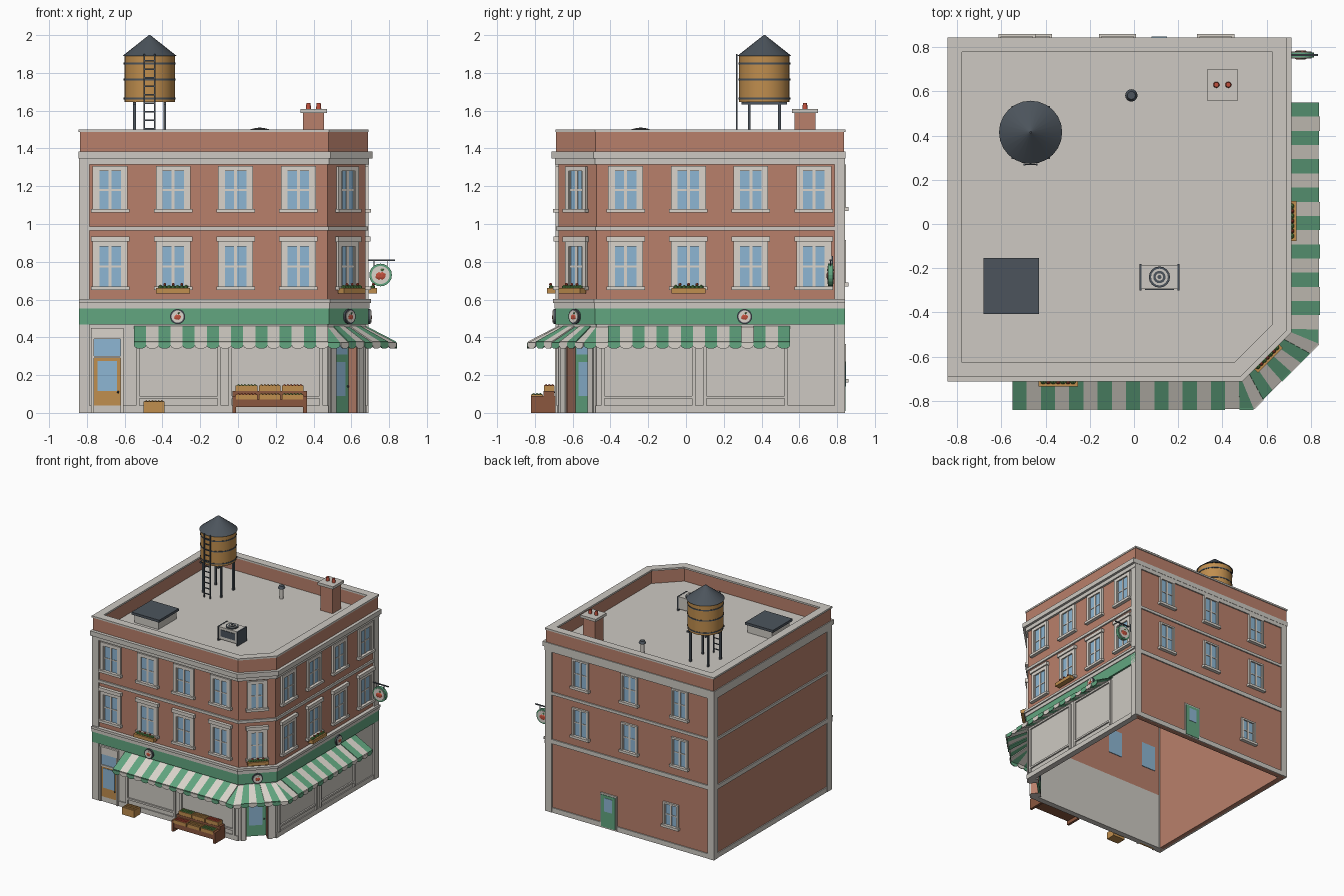
import bpy, bmesh, math
from mathutils import Matrix, Vector

cube = bpy.data.objects.get("Cube")
if cube:
    bpy.data.objects.remove(cube, do_unlink=True)

# Materials
COLOURS = {"brick": "B9806B", "stone": "CDC9C2", "green": "62A680", "glass": "8DB6D3",
           "wood": "C08E4E", "metal": "4C545C", "dark_wood": "8B573E", "red": "C0503C",
           "leaf": "5C8F4A", "cream": "DAD4CB"}
NAMES = list(COLOURS)
MATS = []
for name, code in COLOURS.items():
    srgb = [int(code[i:i + 2], 16) / 255 for i in (0, 2, 4)]
    rgba = [((c + 0.055) / 1.055) ** 2.4 for c in srgb] + [1]
    m = bpy.data.materials.new(name)
    m.use_nodes = True
    m.diffuse_color = rgba
    m.node_tree.nodes["Principled BSDF"].inputs["Base Color"].default_value = rgba
    MATS.append(m)


class Part:
    """Collects solids in a local frame and turns them into one object."""
    def __init__(self, name, frame=Matrix()):
        self.name, self.frame, self.bm = name, frame, bmesh.new()

    def paint(self, verts, mat):
        for f in {f for v in verts for f in v.link_faces}:
            f.material_index = NAMES.index(mat)

    def prism(self, pts, z0, z1, mat):
        lo, hi = [[self.bm.verts.new((x, y, z)) for x, y in pts] for z in (z0, z1)]
        self.bm.faces.new(lo[::-1])
        self.bm.faces.new(hi)
        for i in range(len(pts)):
            j = (i + 1) % len(pts)
            self.bm.faces.new((lo[i], lo[j], hi[j], hi[i]))
        self.paint(lo + hi, mat)

    def box(self, x0, x1, y0, y1, z0, z1, mat):
        self.prism([(x0, y0), (x1, y0), (x1, y1), (x0, y1)], z0, z1, mat)

    def cone(self, at, r1, r2, h, mat, sides=16, rot=Matrix()):
        m = Matrix.Translation(at) @ rot @ Matrix.Translation((0, 0, h / 2))
        self.paint(bmesh.ops.create_cone(self.bm, cap_ends=True, segments=sides, radius1=r1,
                   radius2=r2, depth=h, matrix=m)["verts"], mat)

    def ball(self, at, r, mat, scale=(1, 1, 1)):
        m = Matrix.Translation(at) @ Matrix.Diagonal((*scale, 1))
        self.paint(bmesh.ops.create_icosphere(self.bm, subdivisions=1, radius=r, matrix=m)["verts"], mat)

    def done(self, smooth=False, thickness=0):
        bmesh.ops.recalc_face_normals(self.bm, faces=self.bm.faces)
        mesh = bpy.data.meshes.new(self.name)
        self.bm.to_mesh(mesh)
        ob = bpy.data.objects.new(self.name, mesh)
        bpy.context.collection.objects.link(ob)
        ob.matrix_world = self.frame
        for m in MATS:
            mesh.materials.append(m)
        if thickness:
            ob.modifiers.new("thickness", "SOLIDIFY").thickness = thickness
        if smooth:
            bpy.ops.object.select_all(action="DESELECT")
            ob.select_set(True)
            bpy.context.view_layer.objects.active = ob
            bpy.ops.object.shade_smooth_by_angle()


# Footprint: front and right faces at W, chamfer from C, plain sides at P
W, C, P = 0.675, 0.475, 0.832


def footprint(d, e):
    k, w, p = C + 0.414 * d, W + d, P + e
    return [(-p, -w), (k, -w), (w, -k), (w, p), (-p, p)]


def ring(name, d, e, t, z0, z1, mat, edges=range(5)):
    part, out, inn = Part(name), footprint(d, e), footprint(d - t, e - t)
    for i in edges:
        j = (i + 1) % 5
        part.prism([out[i], out[j], inn[j], inn[i]], z0, z1, mat)
    part.done()


def wall_frame(x, y, deg):
    return Matrix.Translation((x, y, 0)) @ Matrix.Rotation(math.radians(deg), 4, "Z")


MID = (W + C) / 2
FRONT, RIGHT, CORNER = wall_frame(0, -W, 0), wall_frame(W, 0, 90), wall_frame(MID, -MID, 45)
BACK, LEFT = wall_frame(0, P, 180), wall_frame(-P, 0, -90)

# Walls, bands, cornice and parapet
STREET = (0, 1, 2)
ring("shop_walls", 0, 0, 0.04, 0, 0.47, "stone", (0, 2))
ring("rear_ground_walls", 0, 0, 0.04, 0, 0.47, "brick", (3, 4))
ring("upper_walls", 0, 0, 0.04, 0.47, 1.38, "brick")
ring("plinth", 0.008, 0.008, 0.02, 0, 0.04, "stone", (0, 2, 3, 4))
ring("sign_band", 0.015, 0.01, 0.03, 0.467, 0.553, "green", STREET)
ring("shop_moulding", 0.02, 0.01, 0.03, 0.553, 0.582, "stone", STREET)
ring("shop_cornice", 0.03, 0.01, 0.04, 0.582, 0.602, "stone", STREET)
ring("rear_belt", 0.01, 0.01, 0.02, 0.565, 0.6, "stone", (3, 4))
ring("floor_belt", 0.012, 0.01, 0.02, 0.965, 0.988, "stone")
ring("cornice_lower", 0.018, 0.01, 0.03, 1.315, 1.347, "stone")
ring("cornice_upper", 0.038, 0.012, 0.05, 1.347, 1.385, "stone")
ring("parapet", 0.012, 0.005, 0.05, 1.37, 1.488, "brick")
ring("coping", 0.016, 0.012, 0.065, 1.486, 1.5, "stone")
roof = Part("roof")
roof.prism(footprint(-0.01, -0.01), 1.36, 1.38, "stone")
roof.done()

# Corner pilasters
posts = Part("corner_pilasters")
posts.box(-0.842, -0.785, -0.69, -0.63, 0, 1.32, "stone")
posts.box(0.63, 0.69, 0.785, 0.842, 0, 1.32, "stone")
posts.box(-0.842, -0.785, 0.785, 0.842, 0, 1.32, "stone")
posts.done()


def window(wall, u, z0, z1, w=0.13, trim=0.027, lintel=False):
    """Glass through the wall with a surround, glazing bars and a sill."""
    a = w / 2
    b = a + trim
    wall.box(u - a, u + a, -0.004, 0.045, z0, z1, "glass")
    for s in (-1, 1):
        x = sorted((u + s * a, u + s * b))
        wall.box(*x, -0.016, 0.01, z0, z1, "cream")
        x = sorted((u + s * a, u + s * (a - 0.008)))
        wall.box(*x, -0.01, 0.01, z0, z1, "cream")
    wall.box(u - b, u + b, -0.016, 0.01, z1, z1 + trim, "cream")
    wall.box(u - b - 0.01, u + b + 0.01, -0.028, 0.01, z0 - 0.02, z0, "cream")
    wall.box(u - 0.008, u + 0.008, -0.009, 0.01, z0, z1, "cream")
    wall.box(u - a, u + a, -0.008, 0.01, (z0 + z1) / 2 - 0.004, (z0 + z1) / 2 + 0.004, "cream")
    if lintel:
        wall.box(u - b - 0.01, u + b + 0.01, -0.026, 0.01, z1 + trim, z1 + trim + 0.028, "cream")


def planter(wall, u, w):
    wall.box(u - w / 2, u + w / 2, -0.06, -0.016, 0.632, 0.66, "wood")
    for i in range(7):
        x = u + (i - 3) * w / 8
        wall.ball((x, -0.038, 0.664), 0.014, "leaf")
        if i % 2:
            wall.ball((x, -0.042, 0.68), 0.009, "red")


# Street windows and planters
SPOTS = (0.677, 0.343, 0.013, -0.32)
for name, frame, s, box_u in (("front", FRONT, -1, -0.343), ("right", RIGHT, 1, 0.013)):
    wall = Part(name + "_windows", frame)
    for u in SPOTS:
        window(wall, s * u, 0.67, 0.88, lintel=True)
        window(wall, s * u, 1.08, 1.28)
    planter(wall, box_u, 0.18)
    wall.done()
wall = Part("corner_windows", CORNER)
window(wall, 0, 0.67, 0.88, 0.1, 0.025, True)
window(wall, 0, 1.08, 1.28, 0.1, 0.025)
planter(wall, 0, 0.16)
wall.done()

# Back windows and service door
wall = Part("back_windows", BACK)
for u in (-0.37, 0.075, 0.53):
    for z in (0.69, 1.09):
        window(wall, u, z, z + 0.21, 0.12, 0.014)
window(wall, 0.45, 0.18, 0.35, 0.11, 0.014)
wall.box(-0.19, -0.04, -0.009, 0.01, 0, 0.285, "cream")
wall.box(-0.178, -0.052, -0.013, 0.045, 0.01, 0.272, "green")
wall.box(-0.15, -0.08, -0.016, 0.01, 0.14, 0.25, "glass")
wall.done()

# Shopfront panels
for name, frame, s in (("front", FRONT, 1), ("right", RIGHT, -1)):
    shop = Part(name + "_shopfront", frame)
    for a, b in ((-0.54, -0.09), (-0.05, 0.45)):
        x0, x1 = sorted((s * a, s * b))
        for p, q in ((x0, x0 + 0.018), (x1 - 0.018, x1)):
            shop.box(p, q, -0.014, 0.01, 0.04, 0.44, "stone")
        for z in (0.075, 0.425):
            shop.box(x0, x1, -0.012, 0.01, z, z + 0.015, "stone")
    shop.done()

# Side street door with transom
door = Part("front_door", FRONT)
for a, b in ((-0.777, -0.762), (-0.622, -0.607)):
    door.box(a, b, -0.018, 0.01, 0, 0.45, "cream")
for z0, z1 in ((0.39, 0.45), (0.29, 0.302)):
    door.box(-0.762, -0.622, -0.016, 0.01, z0, z1, "cream")
door.box(-0.762, -0.622, -0.008, 0.01, 0, 0.29, "wood")
door.box(-0.745, -0.64, -0.012, 0.01, 0.115, 0.275, "glass")
door.box(-0.762, -0.622, -0.008, 0.01, 0.302, 0.39, "glass")
door.ball((-0.635, -0.016, 0.11), 0.007, "metal")
door.done()

# Recessed corner entrance
entry = Part("corner_entrance", CORNER)
for s in (-1, 1):
    entry.box(*sorted((s * 0.084, s * 0.141)), 0, 0.08, 0, 0.47, "stone")
    entry.box(*sorted((s * 0.078, s * 0.084)), 0.004, 0.08, 0, 0.4, "brick")
    entry.box(*sorted((s * 0.084, s * 0.12)), -0.008, 0.01, 0, 0.45, "stone")
entry.box(-0.084, 0.084, 0, 0.08, 0.4, 0.47, "stone")
entry.box(-0.078, 0.078, 0.062, 0.08, 0, 0.4, "green")
entry.box(-0.05, 0.05, 0.057, 0.085, 0.09, 0.27, "glass")
entry.box(-0.065, 0.065, 0.057, 0.085, 0.31, 0.385, "glass")
entry.ball((0.063, 0.052, 0.14), 0.007, "metal")
entry.done()

# Striped awning with scalloped edge
awning = Part("awning")


def stripe(a, b, c, d, mat):
    """Slope from a-b at the wall to d-c at the edge, then a rounded flap."""
    a, b, c, d = (Vector((*p, z)) for p, z in ((a, 0.455), (b, 0.455), (c, 0.372), (d, 0.372)))
    drop = Vector((0, 0, -0.016))
    flap = [d, c] + [c.lerp(d, 0.5 - 0.5 * math.cos(t)) + drop * (1 + math.sin(t))
                     for t in (i * math.pi / 6 for i in range(7))]
    top = [a, b, c, d] if (a - b).length > 1e-4 else [a, c, d]
    for loop in (top, flap):
        vs = [awning.bm.verts.new(p) for p in loop]
        awning.bm.faces.new(vs)
        awning.paint(vs, mat)


EDGE, START, N = 0.835, -0.55, 17
KO = C + 0.414 * (EDGE - W)
us = [START + (KO - START) * i / N for i in range(N + 1)]
for i, (u, v) in enumerate(zip(us, us[1:])):
    quad = [(min(u, C), -W), (min(v, C), -W), (v, -EDGE), (u, -EDGE)]
    mat = "cream" if i % 2 else "green"
    stripe(*quad, mat)
    stripe(*[(-y, -x) for x, y in quad], mat)
ends = [Vector(p) for p in ((C, -W), (W, -C), (EDGE, -KO), (KO, -EDGE))]
for i in range(7):
    f, g = i / 7, (i + 1) / 7
    stripe(ends[0].lerp(ends[1], f), ends[0].lerp(ends[1], g), ends[3].lerp(ends[2], g),
           ends[3].lerp(ends[2], f), "green" if i % 2 else "cream")
awning.done(thickness=0.006)


# Round apple badges
def badge(part, u, y, z, r, rim):
    out = Matrix.Rotation(math.pi / 2, 4, "X")
    part.cone((u, y, z), r, r, 0.012, rim, 20, out)
    part.cone((u, y - 0.01, z), r * 0.8, r * 0.8, 0.006, "cream", 20, out)
    for s in (-1, 1):
        part.ball((u + s * r * 0.14, y - 0.016, z - r * 0.08), r * 0.36, "red", (1, 0.25, 1))
    part.ball((u + r * 0.15, y - 0.016, z + r * 0.45), r * 0.2, "leaf", (1, 0.3, 0.5))


for name, frame, u in (("front", FRONT, -0.32), ("corner", CORNER, 0), ("right", RIGHT, 0.31)):
    sign = Part(name + "_badge", frame)
    badge(sign, u, -0.015, 0.51, 0.04, "metal")
    sign.done()

# Hanging sign
for name, frame in (("front", wall_frame(0.755, 0.765, 0)), ("back", wall_frame(0.755, 0.765, 180))):
    sign = Part("hanging_sign_" + name, frame)
    badge(sign, 0, 0, 0.73, 0.06, "green")
    sign.done()
arm = Part("sign_bracket")
arm.box(0.68, 0.832, 0.761, 0.769, 0.805, 0.813, "metal")
arm.box(0.675, 0.685, 0.753, 0.777, 0.77, 0.83, "metal")
for x in (0.72, 0.79):
    arm.box(x - 0.002, x + 0.002, 0.763, 0.767, 0.77, 0.806, "metal")
arm.done()


# Fruit stand and crates
def crate(part, x0, x1, y0, y1, z0, z1, fruit):
    t = 0.006
    part.box(x0, x1, y0, y1, z0, z0 + t, "wood")
    for y in (y0, y1 - t):
        part.box(x0, x1, y, y + t, z0, z1, "wood")
    for x in (x0, x1 - t):
        part.box(x, x + t, y0, y1, z0, z1, "wood")
    for i in range(6):
        for j in range(3):
            part.ball((x0 + (x1 - x0) * (i + 0.8) / 6.6, y0 + (y1 - y0) * (j + 0.8) / 3.6, z1 - 0.003),
                      0.0105, fruit)


stand = Part("fruit_stand")
stand.box(-0.03, 0.365, -0.815, -0.755, 0.03, 0.07, "dark_wood")
stand.box(-0.03, 0.365, -0.755, -0.695, 0.03, 0.115, "dark_wood")
for x in (-0.03, 0.345):
    stand.box(x, x + 0.02, -0.82, -0.69, 0, 0.09, "dark_wood")
for i, (low, high) in enumerate((("red", "leaf"), ("wood", "wood"), ("leaf", "red"))):
    x = -0.012 + i * 0.122
    crate(stand, x, x + 0.115, -0.82, -0.757, 0.07, 0.098, low)
    crate(stand, x, x + 0.115, -0.753, -0.695, 0.115, 0.145, high)
stand.done()
box = Part("pavement_crate")
crate(box, -0.5, -0.39, -0.79, -0.71, 0, 0.06, "wood")
box.done()

# Water tank with legs, hoops and ladder
X, Y = -0.468, 0.415
tank = Part("water_tank", Matrix.Translation((X, Y, 0)))
tank.cone((0, 0, 1.645), 0.134, 0.134, 0.25, "wood", 24)
tank.cone((0, 0, 1.89), 0.143, 0.004, 0.11, "metal", 24)
for z in (1.66, 1.76, 1.845):
    tank.cone((0, 0, z), 0.137, 0.137, 0.009, "metal", 24)
tank.done(smooth=True)
legs = Part("tank_legs_and_ladder", Matrix.Translation((X, Y, 0)))
for x in (-0.08, 0.08):
    legs.box(x - 0.007, x + 0.007, -0.12, 0.12, 1.632, 1.646, "metal")
    for y in (-0.08, 0.08):
        legs.box(x - 0.007, x + 0.007, y - 0.007, y + 0.007, 1.38, 1.64, "metal")
for x in (-0.028, 0.028):
    legs.box(x - 0.004, x + 0.004, -0.15, -0.142, 1.38, 1.9, "metal")
for i in range(11):
    legs.box(-0.028, 0.028, -0.149, -0.143, 1.41 + i * 0.045, 1.417 + i * 0.045, "metal")
legs.done()

# Chimney
stack = Part("chimney")
stack.box(0.345, 0.455, 0.575, 0.685, 1.38, 1.59, "brick")
stack.box(0.33, 0.47, 0.56, 0.7, 1.588, 1.61, "stone")
for x in (0.373, 0.427):
    stack.cone((x, 0.63, 1.61), 0.014, 0.011, 0.03, "red", 12)
stack.done()

# Roof hatch, vent pipe and cooling unit
hatch = Part("roof_hatch")
hatch.box(-0.665, -0.445, -0.395, -0.165, 1.38, 1.445, "stone")
hatch.box(-0.682, -0.43, -0.407, -0.153, 1.445, 1.465, "metal")
hatch.done()
vent = Part("vent_pipe")
vent.cone((-0.012, 0.582, 1.38), 0.015, 0.015, 0.09, "stone")
vent.cone((-0.012, 0.582, 1.465), 0.028, 0.018, 0.02, "metal")
vent.done()
unit = Part("cooling_unit")
unit.box(0.03, 0.2, -0.295, -0.185, 1.395, 1.495, "stone")
for x in (0.024, 0.196):
    unit.box(x, x + 0.01, -0.3, -0.18, 1.38, 1.497, "metal")
unit.box(0.05, 0.18, -0.299, -0.29, 1.42, 1.475, "metal")
for r, z, mat in ((0.048, 1.503, "metal"), (0.038, 1.505, "stone"), (0.028, 1.507, "metal"),
                  (0.017, 1.509, "stone"), (0.009, 1.512, "metal")):
    unit.cone((0.115, -0.24, 1.49), r, r, z - 1.49, mat)
unit.done()
